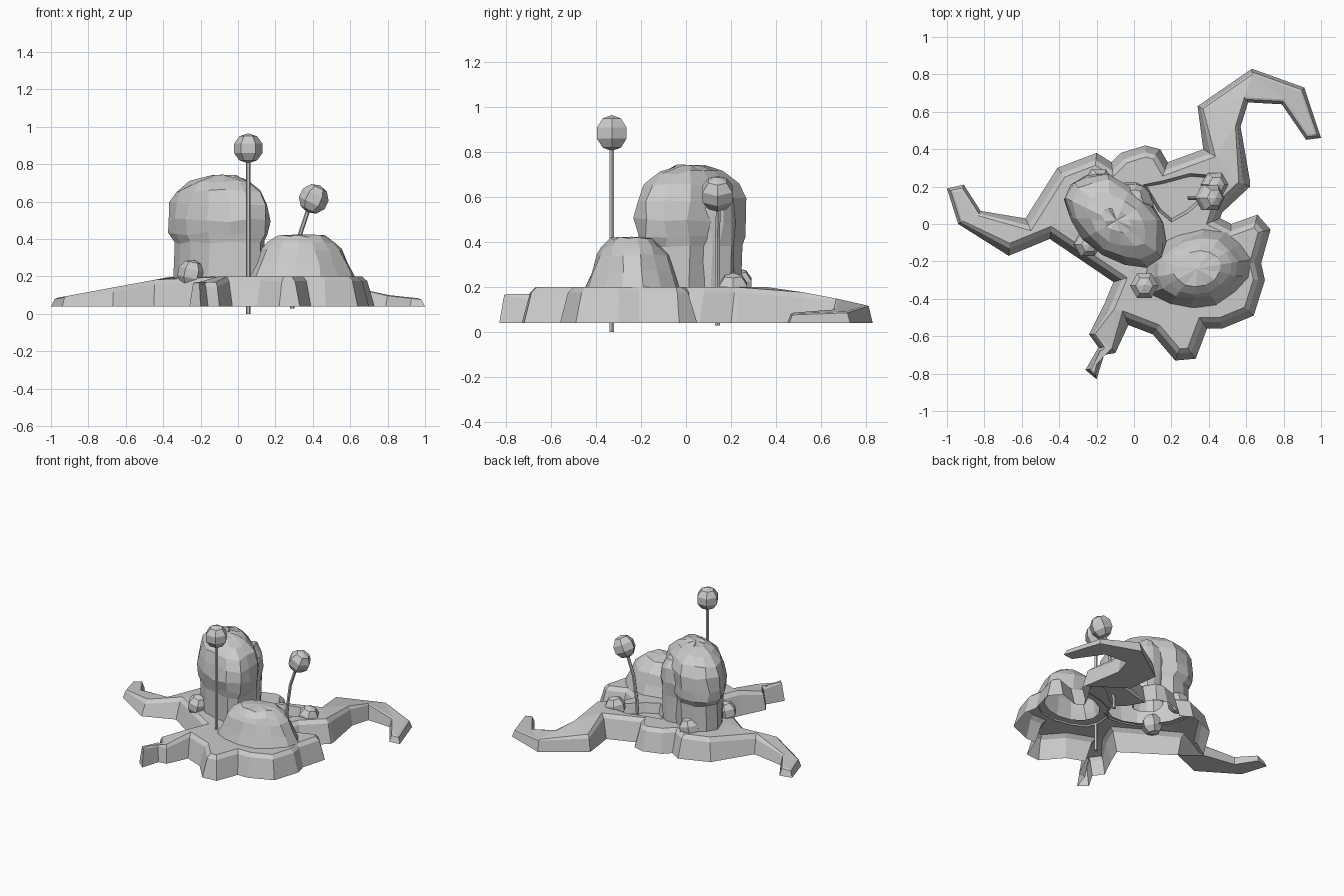
import bpy, bmesh, math, random
from mathutils import Vector, Matrix

random.seed(4)
if "Cube" in bpy.data.objects:
    bpy.data.objects.remove(bpy.data.objects["Cube"])

clay = bpy.data.materials.new("pale grey clay")
clay.use_nodes = True
clay.diffuse_color = (0.6, 0.6, 0.6, 1)
clay.node_tree.nodes["Principled BSDF"].inputs["Base Color"].default_value = clay.diffuse_color


def finish(name, bm):
    bmesh.ops.recalc_face_normals(bm, faces=bm.faces[:])
    mesh = bpy.data.meshes.new(name)
    bm.to_mesh(mesh)
    bm.free()
    mesh.materials.append(clay)
    obj = bpy.data.objects.new(name, mesh)
    bpy.context.collection.objects.link(obj)


def ellipse(center, half, turn, scale=1.0, wobble=0.0, count=14):
    """Flat ring of points round a turned ellipse, with soft lobes."""
    points = []
    for i in range(count):
        a = math.tau * i / count
        r = scale * (1 + wobble * math.cos(5 * a + 1))
        p = Matrix.Rotation(turn, 2) @ Vector((half[0] * r * math.cos(a), half[1] * r * math.sin(a)))
        points.append(p + Vector(center))
    return points


def loop(bm, points, height):
    """Closed loop of vertices; height is a number or a rule."""
    return [bm.verts.new((p.x, p.y, height(p) if callable(height) else height)) for p in points]


def bridge(bm, low, high):
    for i in range(len(low)):
        j = (i + 1) % len(low)
        bm.faces.new((low[i], low[j], high[j], high[i]))


def hill(name, center, half, turn, rings, wobble, jitter):
    """Faceted mound, open beneath, from (height, scale) rings."""
    bm = bmesh.new()
    previous = None
    for z, scale in rings:
        ring = loop(bm, ellipse(center, half, turn, scale, wobble), z)
        if previous:
            for v in ring:
                v.co += Vector([random.uniform(-jitter, jitter) for _ in range(3)])
            bridge(bm, previous, ring)
        previous = ring
    tip = sum((v.co for v in previous), Vector()) / len(previous)
    top = bm.verts.new(tip + Vector((0, 0, 0.008)))
    for i, v in enumerate(previous):
        bm.faces.new((v, previous[(i + 1) % len(previous)], top))
    finish(name, bm)


def ball(name, center, radius, tilt=0.0):
    bm = bmesh.new()
    bmesh.ops.create_uvsphere(bm, u_segments=6, v_segments=5, radius=radius,
                              matrix=Matrix.Translation(center) @ Matrix.Rotation(tilt, 4, 'Y')
                              @ Matrix.Rotation(math.pi / 6, 4, 'Z'))
    finish(name, bm)


def stalk(name, path, radius=0.012):
    bm = bmesh.new()
    previous = None
    for x, y, z in path:
        ring = loop(bm, ellipse((x, y), (radius, radius), 0, count=6), z)
        if previous:
            bridge(bm, previous, ring)
        else:
            bm.faces.new(ring)
        previous = ring
    bm.faces.new(previous)
    finish(name, bm)


# Splayed base outline, clockwise from the tip of the left arm
outline = [Vector(p) for p in (
    (-1, .19), (-.91, .21), (-.82, .07), (-.58, .03), (-.41, .3), (-.2, .38),
    (-.12, .33), (-.07, .38), (.06, .42), (.14, .4), (.18, .33), (.37, .4),
    (.34, .63), (.63, .83), (.91, .73), (1, .46), (.92, .45), (.79, .64),
    (.61, .65), (.57, .52), (.62, .23), (.62, .2), (.47, .06), (.46, .03), (.52, 0),
    (.66, .05), (.73, -.03), (.68, -.21), (.7, -.3), (.64, -.49), (.47, -.56),
    (.39, -.56), (.33, -.72), (.22, -.73), (.1, -.59), (-.03, -.54), (-.1, -.69),
    (-.16, -.7), (-.2, -.83), (-.26, -.78), (-.19, -.66), (-.24, -.59), (-.16, -.43),
    (-.11, -.31), (-.45, -.08), (-.67, -.17), (-.94, 0))]


def inset(points, amount):
    """Move a clockwise loop inward, less on the narrow arms."""
    result = []
    for i, p in enumerate(points):
        a = (p - points[i - 1]).normalized()
        b = (points[(i + 1) % len(points)] - p).normalized()
        n = Vector((a.y + b.y, -a.x - b.x)).normalized()
        narrow = p.y > .43 or p.x < -.75 or (p.x < 0 and p.y < -.57)
        step = amount * (0.45 if narrow else 1)
        result.append(p + n * step / max(0.7, n.dot(Vector((a.y, -a.x)))))
    return result


def top_height(p):
    if p.x > .6 and p.y > .4:
        return .12 - .11 * (p.x - .63)
    if p.x < 0 and p.y < -.55:
        return .17
    return .2 - .19 * max(0, p.y - .4) - .185 * max(0, -.35 - p.x)


def shoulder_height(p):
    return top_height(p) - (.025 if p.length < .8 else .005)


dome = ((-.095, .02), (.32, .2), math.radians(-40))
mound = ((.34, -.24), (.29, .21), math.radians(10))
pool = [Vector(p) for p in ((.05, .21), (.15, .23), (.3, .27), (.42, .26), (.5, .22),
                            (.38, .14), (.29, .06), (.2, .01), (.13, .07))]

# Base: sloping walls, a soft shoulder, a top skin with openings, a sunken pool, arm undersides
bm = bmesh.new()
foot = loop(bm, outline, .04)
shoulder = loop(bm, inset(outline, .035), shoulder_height)
rim = loop(bm, inset(outline, .06), top_height)
bridge(bm, foot, shoulder)
bridge(bm, shoulder, rim)
edge_loops = [rim,
              loop(bm, ellipse(*dome, scale=.8), .2),
              loop(bm, ellipse(*mound, scale=.75), .2),
              loop(bm, pool, .2)]
edges = []
for ring in edge_loops:
    for i, v in enumerate(ring):
        other = ring[(i + 1) % len(ring)]
        edges.append(bm.edges.get((v, other)) or bm.edges.new((v, other)))
bmesh.ops.triangle_fill(bm, edges=edges, use_beauty=True, use_dissolve=False, normal=(0, 0, 1))
floor = loop(bm, inset(pool, .015), .13)
bridge(bm, edge_loops[3], floor)
bm.faces.new(floor)
undersides = [bm.faces.new(foot[11:21]), bm.faces.new(foot[-3:] + foot[:4])]
bmesh.ops.triangulate(bm, faces=undersides)
finish("splayed_base", bm)

# Body: tall dome with a lower lobe against its back, and a broad mound in front
hill("tall_dome", *dome, ((.19, .88), (.38, .88), (.43, .95), (.5, .98), (.59, .95),
                          (.66, .82), (.71, .58), (.735, .28)), .03, .01)
hill("rear_lobe", (-.02, .11), (.12, .12), 0, ((.19, .9), (.38, .9), (.48, 1), (.58, .95),
                                               (.64, .6)), .05, .01)
hill("broad_mound", *mound, ((.19, 1), (.27, .86), (.34, .75), (.38, .62), (.415, .44)), .03, .008)

# Stalks with balls
stalk("straight_stalk", ((.055, -.33, 0), (.055, -.33, .84)))
ball("straight_stalk_ball", (.055, -.33, .885), .08)
stalk("bent_stalk", ((.29, .14, .03), (.305, .14, .25), (.33, .14, .42), (.39, .145, .6)))
ball("bent_stalk_ball", (.405, .14, .615), .08, .45)

# Round warts on the base
for i, spot in enumerate(((-.19, .23, .21), (-.25, -.11, .215), (.43, .21, .19))):
    ball(f"wart_{i + 1}", spot, .075, .2)
